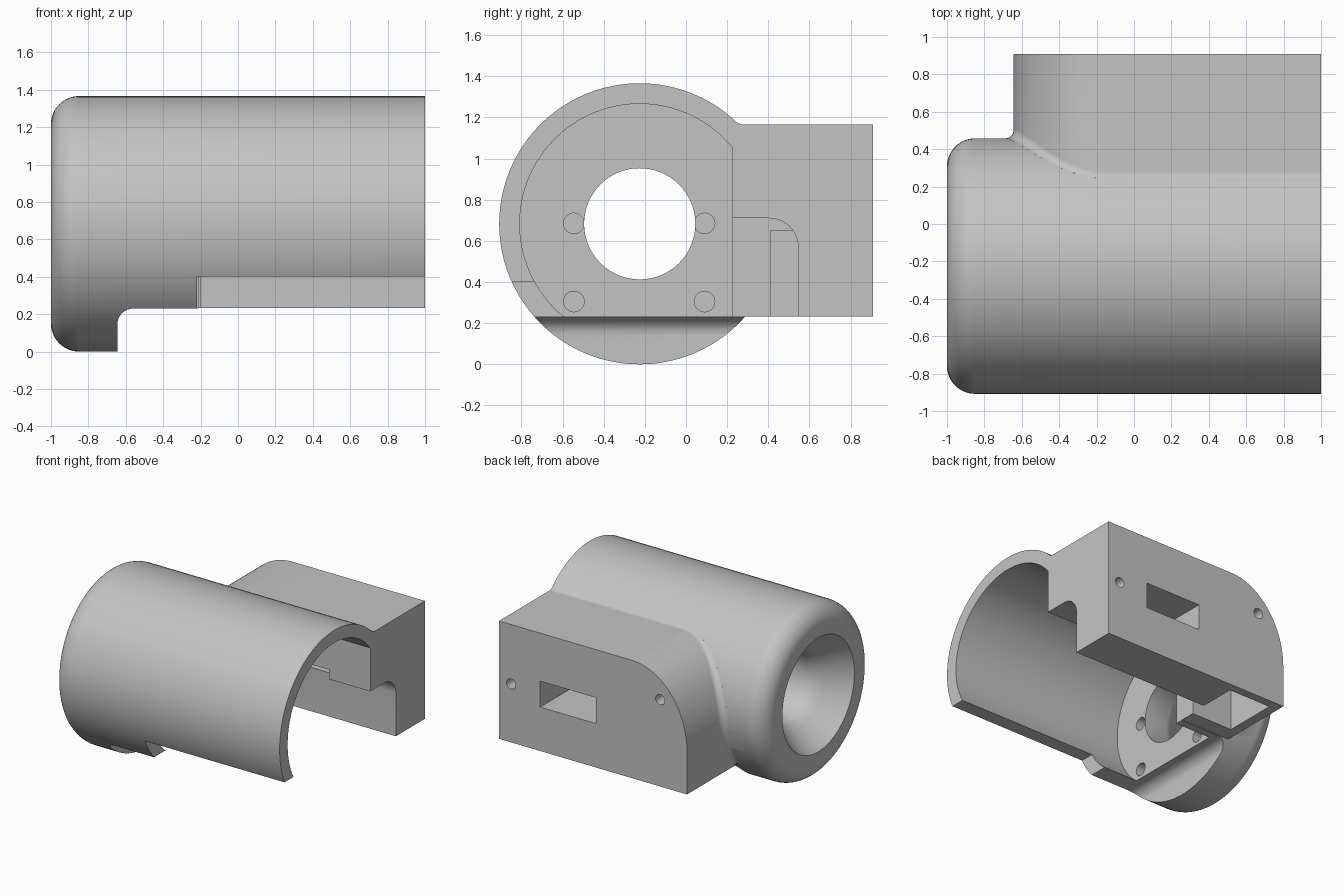
import bpy, bmesh
from math import sin, cos, pi, sqrt, radians, acos
from mathutils import Vector

if "Cube" in bpy.data.objects:
    bpy.data.objects.remove(bpy.data.objects["Cube"])

CY, CZ, R, RB = -0.225, 0.683, 0.683, 0.583   # barrel axis, outer and bore radius
TOP, FLOOR, LEFT = 1.165, 0.23, -0.645        # block limits

grey = bpy.data.materials.new("light_grey")
grey.use_nodes = True
grey.diffuse_color = (0.55, 0.55, 0.55, 1)
grey.node_tree.nodes["Principled BSDF"].inputs["Base Color"].default_value = (0.55, 0.55, 0.55, 1)


def loft(name, rings):
    """Closed solid skinned through rings of equal length."""
    bm = bmesh.new()
    rows = [[bm.verts.new(p) for p in ring] for ring in rings]
    n = len(rows[0])
    for a, b in zip(rows, rows[1:]):
        for i in range(n):
            j = (i + 1) % n
            bm.faces.new((a[i], a[j], b[j], b[i]))
    bm.faces.new(rows[0])
    bm.faces.new(rows[-1])
    bmesh.ops.recalc_face_normals(bm, faces=bm.faces)
    me = bpy.data.meshes.new(name)
    bm.to_mesh(me)
    bm.free()
    me.materials.append(grey)
    ob = bpy.data.objects.new(name, me)
    bpy.context.collection.objects.link(ob)
    return ob


def prism(name, axis, pts, lo, hi):
    """Extrude a 2D outline along one axis; outline uses the other two in order."""
    def put(p, d):
        v = list(p)
        v.insert(axis, d)
        return v
    return loft(name, [[put(p, d) for p in pts] for d in (lo, hi)])


def box(name, x, y, z):
    return prism(name, 2, [(x[0], y[0]), (x[1], y[0]), (x[1], y[1]), (x[0], y[1])], *z)


def lathe(name, profile, y=CY, z=CZ, n=96):
    """Revolve (x, radius) points about a line along x."""
    return loft(name, [[(x, y + r * cos(2 * pi * i / n), z + r * sin(2 * pi * i / n))
                        for i in range(n)] for x, r in profile])


def arc(cx, cy, r, a0, a1, n, r2=None):
    return [(cx + r * cos(radians(a0 + (a1 - a0) * i / n)),
             cy + (r2 or r) * sin(radians(a0 + (a1 - a0) * i / n))) for i in range(n + 1)]


def combine(target, other, operation):
    mod = target.modifiers.new(other.name, "BOOLEAN")
    mod.operation, mod.solver, mod.object = operation, "EXACT", other
    bpy.ops.object.select_all(action="DESELECT")
    bpy.context.view_layer.objects.active = target
    target.select_set(True)
    bpy.ops.object.modifier_apply(modifier=mod.name)
    bpy.data.objects.remove(other)


# Barrel with a rounded closed end
housing = lathe("motor_housing", arc(-0.85, R - 0.15, 0.15, 180, 90, 12) + [(1.1, R)])

# Side block with a sweeping shoulder
shoulder = arc(LEFT + 0.485, 0.565, 0.485, 90, 180, 32, TOP - 0.565)
bottom = FLOOR + 0.003
outline = [(1.1, bottom), (1.1, TOP)] + shoulder + [(LEFT, bottom)]
combine(housing, prism("side_block", 1, outline, 0.2, 0.908), "UNION")

# Concave blend that rolls along the joint of barrel and block
path = [(1.1, TOP)] + shoulder + [(LEFT, 0.4), (LEFT, bottom + 0.001)]
rb, rings = 0.05, []
for i, (x, z) in enumerate(path):
    a, b = path[max(i - 1, 0)], path[min(i + 1, len(path) - 1)]
    t = Vector((b[0] - a[0], b[1] - a[1])).normalized()
    if i in (0, 1):
        t = Vector((-1, 0))
    if i >= len(path) - 3:
        t = Vector((0, -1))
    nx, nz = t.y, -t.x
    zc = z + nz * rb
    c = Vector((x + nx * rb, CY + sqrt((R + rb) ** 2 - (zc - CZ) ** 2), zc))
    to_block = Vector((-nx, 0, -nz))
    to_barrel = Vector((0, CY - c.y, CZ - c.z)).normalized()
    ring = [c + to_block.slerp(to_barrel, k / 8) * rb for k in range(9)]
    root = c + (to_block + to_barrel) * (rb + 0.012)
    root.z = max(root.z, bottom + 0.001)
    rings.append([ring[0] + to_block * 0.012] + ring + [ring[-1] + to_barrel * 0.012, root])
combine(housing, loft("joint_blend", rings), "UNION")

cutters = []

# Bore with a flat wall on the block side, open below
flat = 0.225
a0 = acos((flat - CY) / RB) * 180 / pi
bore = arc(CY, CZ, RB, a0, 262, 64) + [(CY, -0.1), (flat, -0.1)]
cutters.append(prism("bore", 0, bore, -0.52, 1.3))

# Flared shaft opening
flare = [(-1.1, 0.47), (-1, 0.45), (-0.9, 0.385), (-0.82, 0.32), (-0.77, 0.285), (-0.72, 0.27), (-0.4, 0.27)]
cutters.append(lathe("shaft_opening", flare))

# Open underside with a rounded inner corner, and higher front edge
under = arc(LEFT + 0.085, FLOOR - 0.085, 0.085, 180, 90, 8) + [(1.3, FLOOR), (1.3, -0.2), (LEFT, -0.2)]
cutters.append(prism("underside", 1, under, -1.1, 1.1))
cutters.append(box("front_edge", (-0.22, 1.3), (-1.1, -0.4), (-0.2, 0.4)))

# Cable slot, pocket and window in the block
slot = [(0.2, 0.1), (0.545, 0.1)] + arc(0.405, 0.57, 0.14, 0, 90, 10) + [(0.2, 0.71)]
cutters.append(prism("cable_slot", 0, slot, -0.21, 1.3))
cutters.append(box("block_pocket", (-0.57, -0.2), (0.41, 0.84), (0.1, 0.65)))
cutters.append(box("window", (0.15, 0.64), (0.15, 1.1), (0.58, 0.785)))

# Mounting holes in the end wall
for y in (-0.545, 0.09):
    for z in (0.685, 0.305):
        cutters.append(lathe("mount_hole", [(-0.66, 0.05), (-0.4, 0.05)], y, z, 24))

# Screw holes in the back face
for x, z in ((0.895, 0.695), (-0.41, 0.92)):
    cutters.append(prism("screw_hole", 1, arc(x, z, 0.04, 0, 345, 23), 0.8, 1.1))

# Square off the open end
cutters.append(box("end_trim", (1, 1.5), (-1.5, 1.5), (-0.5, 2)))

for cutter in cutters:
    combine(housing, cutter, "DIFFERENCE")

bpy.ops.object.shade_smooth_by_angle(angle=radians(30))
